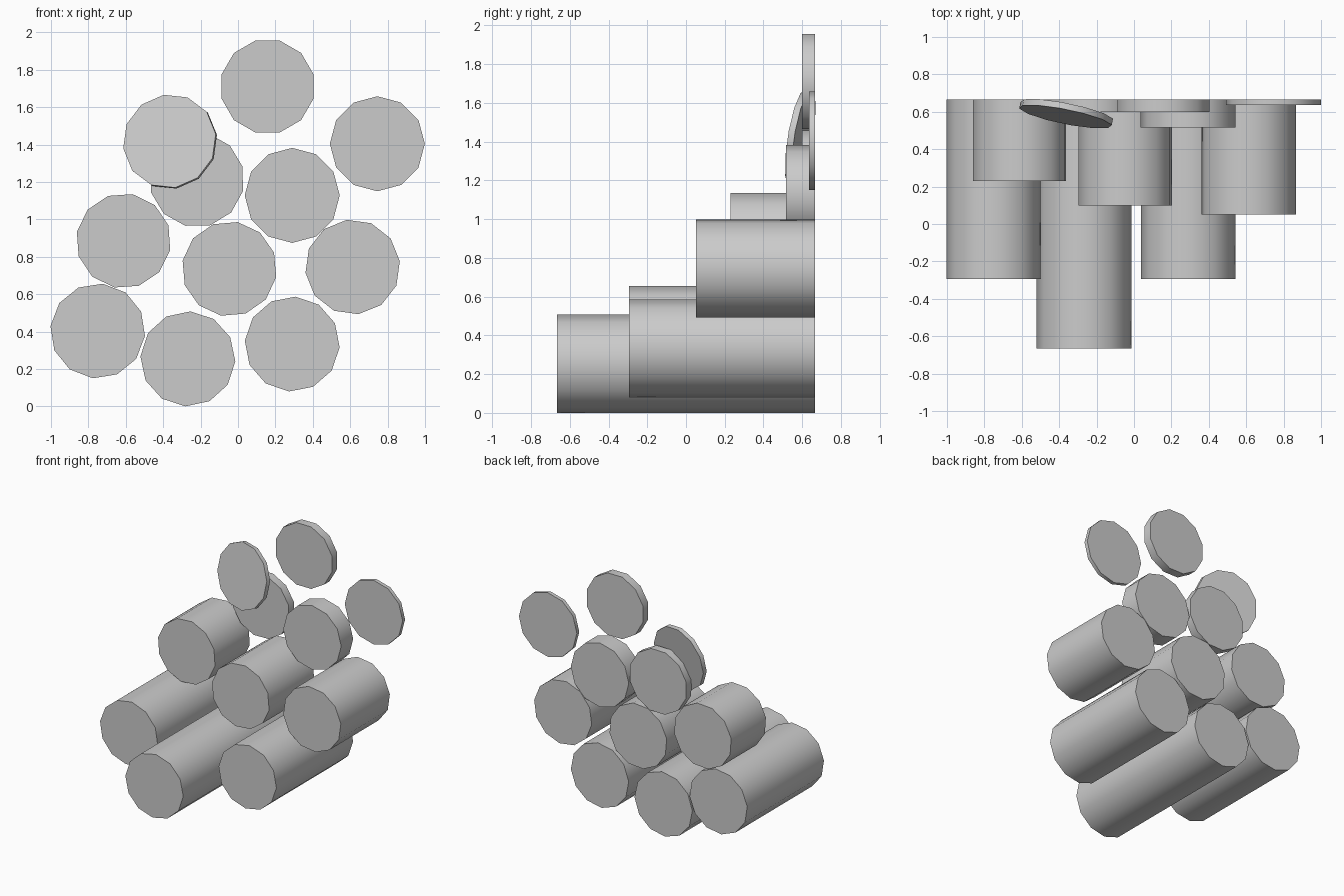
import bpy
from math import radians
from mathutils import Matrix, Vector

if "Cube" in bpy.data.objects:
    bpy.data.objects.remove(bpy.data.objects["Cube"])

R = 0.254      # log radius
BACK = 0.665   # common back plane


def log(name, x, z, front, phase, back=BACK, normal=None):
    """12-sided log lying along y, vertex angle 'phase' as seen from the front."""
    bpy.ops.mesh.primitive_cylinder_add(vertices=12, radius=R, depth=back - front)
    ob = bpy.context.object
    ob.name = name
    # turn about own axis, then lay the axis along -y (local x -> x, local y -> z)
    m = Matrix.Rotation(radians(90), 4, 'X') @ Matrix.Rotation(radians(phase), 4, 'Z')
    if normal:
        m = Vector((0, -1, 0)).rotation_difference(Vector(normal)).to_matrix().to_4x4() @ m
    ob.data.transform(m)
    ob.location = (x, (front + back) / 2, z)
    bpy.ops.object.shade_smooth_by_angle(angle=radians(40))
    return ob


# stacked logs and thin slices: x, z, front y, phase
logs = [
    ("log_bottom_middle", -0.268, 0.254, -0.665, -3),
    ("log_bottom_left", -0.750, 0.403, -0.295, -6),
    ("log_bottom_right", 0.290, 0.333, -0.295, -4),
    ("log_middle_left", -0.612, 0.885, 0.230, -11),
    ("log_middle_centre", -0.046, 0.735, 0.098, -10),
    ("log_middle_right", 0.613, 0.745, 0.052, 7),
    ("slice_upper_centre", 0.290, 1.128, 0.515, 0),
    ("slice_upper_left", -0.220, 1.212, 0.598, -14),
    ("slice_top", 0.158, 1.710, 0.598, -15),
    ("slice_right", 0.745, 1.404, 0.635, 0),
]
for entry in logs:
    log(*entry)

# loose slice, leaning back and turned sideways
log("slice_tilted", -0.363, 1.415, 0.573, 8, back=0.607, normal=(-0.2, -1, 0.16))
